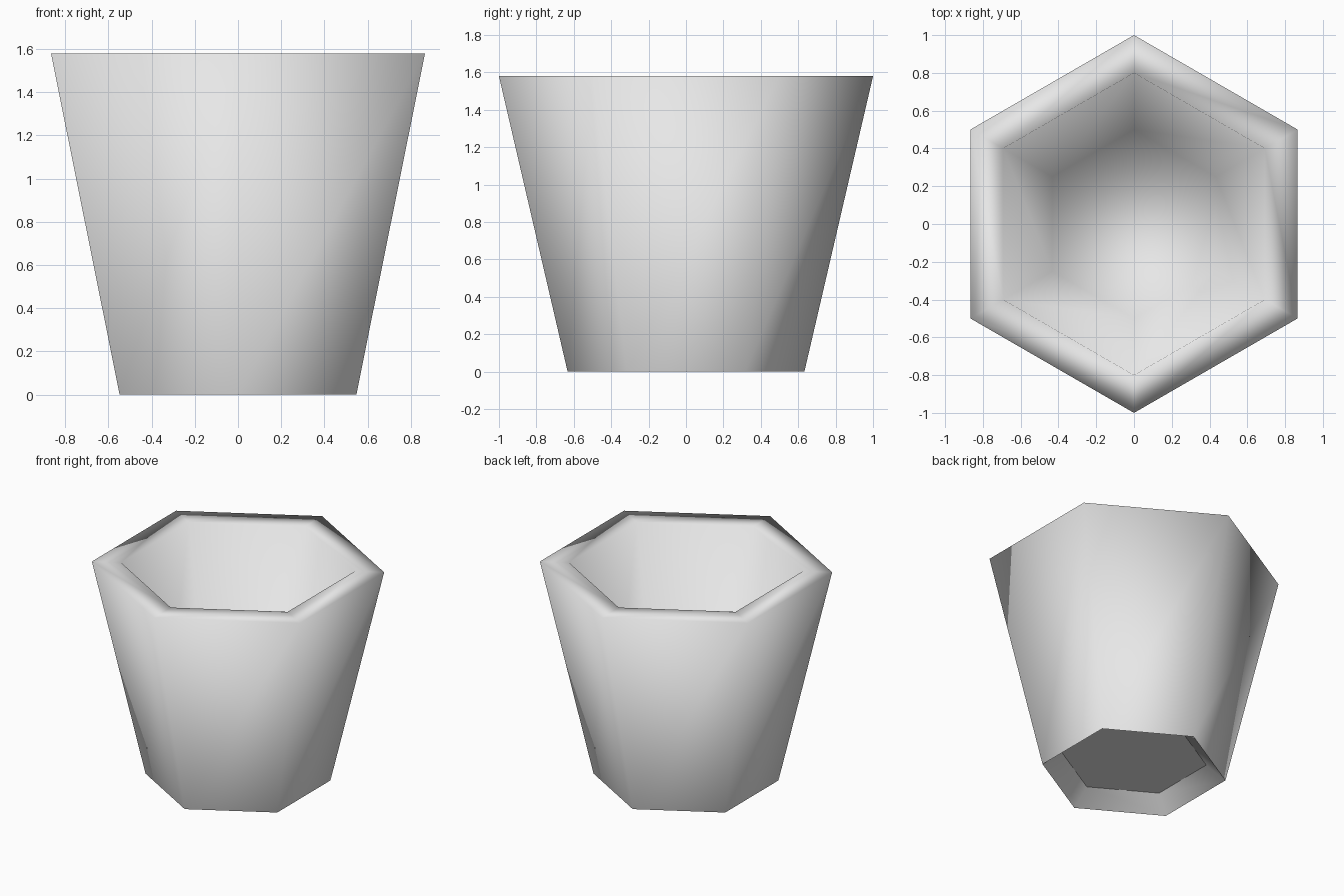
import bpy
import bmesh
from math import cos, sin, pi

SIDES = 6

cube = bpy.data.objects.get("Cube")
if cube:
    bpy.data.objects.remove(cube, do_unlink=True)

clay = bpy.data.materials.new("light_grey")
clay.use_nodes = True
grey = (0.8, 0.8, 0.8, 1)
clay.diffuse_color = grey
clay.node_tree.nodes["Principled BSDF"].inputs["Base Color"].default_value = grey


def hex_shell(name, profile):
    """Loft six-sided rings through (radius, height) pairs and cap the last."""
    bm = bmesh.new()
    rings = []
    for radius, z in profile:
        angles = [pi / 2 + 2 * pi * i / SIDES for i in range(SIDES)]
        rings.append([bm.verts.new((radius * cos(a), radius * sin(a), z)) for a in angles])
    for low, high in zip(rings, rings[1:]):
        for i in range(SIDES):
            j = (i + 1) % SIDES
            bm.faces.new((low[i], low[j], high[j], high[i]))
    bm.faces.new(rings[-1])
    mesh = bpy.data.meshes.new(name)
    bm.to_mesh(mesh)
    bm.free()
    mesh.materials.append(clay)
    mesh.shade_smooth()
    obj = bpy.data.objects.new(name, mesh)
    bpy.context.collection.objects.link(obj)
    return obj


# Outer wall, flat rim, inner wall and floor, blended by smooth shading
hex_shell("pot_body", [(0.633, 0), (1, 1.58), (0.8, 1.58), (0.5, 0.14)])

# Hollow underside: sloping foot ring and a flat raised base
recess = hex_shell("base_recess", [(0.633, 0), (0.5, 0.107)])
for face in recess.data.polygons:
    face.use_smooth = face.index < SIDES
# Underside faces point down and inward
recess.data.flip_normals()
if recess.data.polygons[-1].normal.z > 0:
    recess.data.flip_normals()
